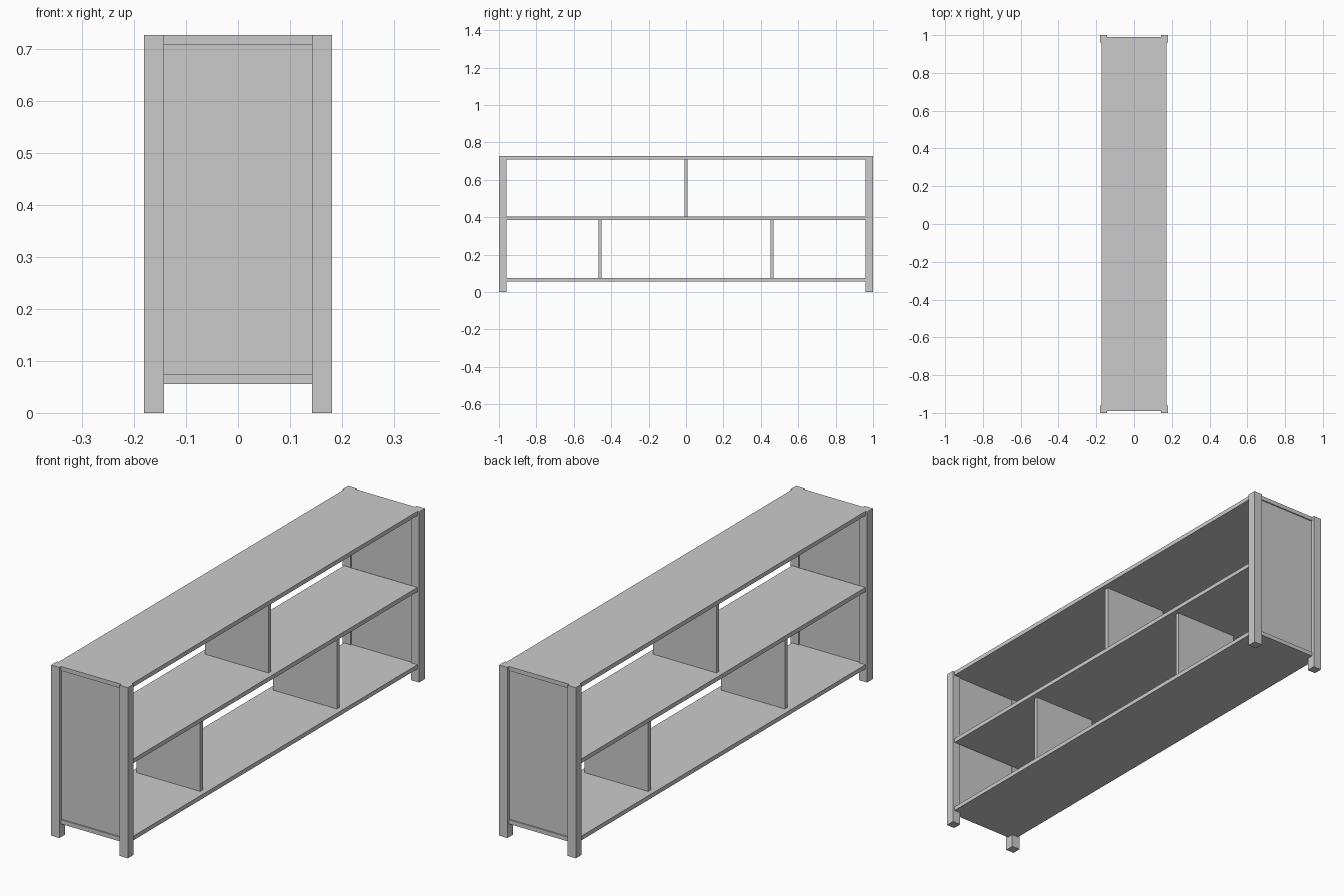
import bpy

if "Cube" in bpy.data.objects:
    bpy.data.objects.remove(bpy.data.objects["Cube"])

H = 0.727          # overall height
T = 0.018          # board thickness
BASE = 0.056       # underside of the lowest shelf
LEG = 0.039        # leg section
HX, HY = 0.181, 1.0


def box(name, x0, x1, y0, y1, z0, z1):
    """Box from its limits on each axis."""
    bpy.ops.mesh.primitive_cube_add(
        size=1, location=((x0 + x1) / 2, (y0 + y1) / 2, (z0 + z1) / 2))
    ob = bpy.context.object
    ob.name = name
    ob.scale = (x1 - x0, y1 - y0, z1 - z0)
    bpy.ops.object.transform_apply(location=False, rotation=False, scale=True)
    return ob


def mirrored_pair(name, x0, x1, y0, y1, z0, z1):
    """The same box at both ends of the shelf unit."""
    box(name + "_near", x0, x1, -y1, -y0, z0, z1)
    box(name + "_far", x0, x1, y0, y1, z0, z1)


inner_x, inner_y = HX - LEG, HY - LEG
mid = 0.385

# Four corner legs
mirrored_pair("leg_right", inner_x, HX, inner_y, HY, 0, H)
mirrored_pair("leg_left", -HX, -inner_x, inner_y, HY, 0, H)

# Three long shelves between the legs
for name, z in (("bottom_shelf", BASE), ("middle_shelf", mid), ("top_shelf", H - T)):
    box(name, -0.173, 0.173, -inner_y, inner_y, z, z + T)

# End rails and the recessed panels between them
mirrored_pair("bottom_end_rail", -inner_x, inner_x, inner_y, 0.989, BASE, BASE + T)
mirrored_pair("top_end_rail", -inner_x, inner_x, inner_y, 0.989, H - T, H)
mirrored_pair("end_panel", -inner_x, inner_x, 0.966, 0.984, BASE + T, H - T)

# Upright dividers: one above, two below
box("upper_divider", -0.15, 0.15, -T / 2, T / 2, mid + T, H - T)
mirrored_pair("lower_divider", -0.15, 0.15, 0.46 - T / 2, 0.46 + T / 2, BASE + T, mid)
